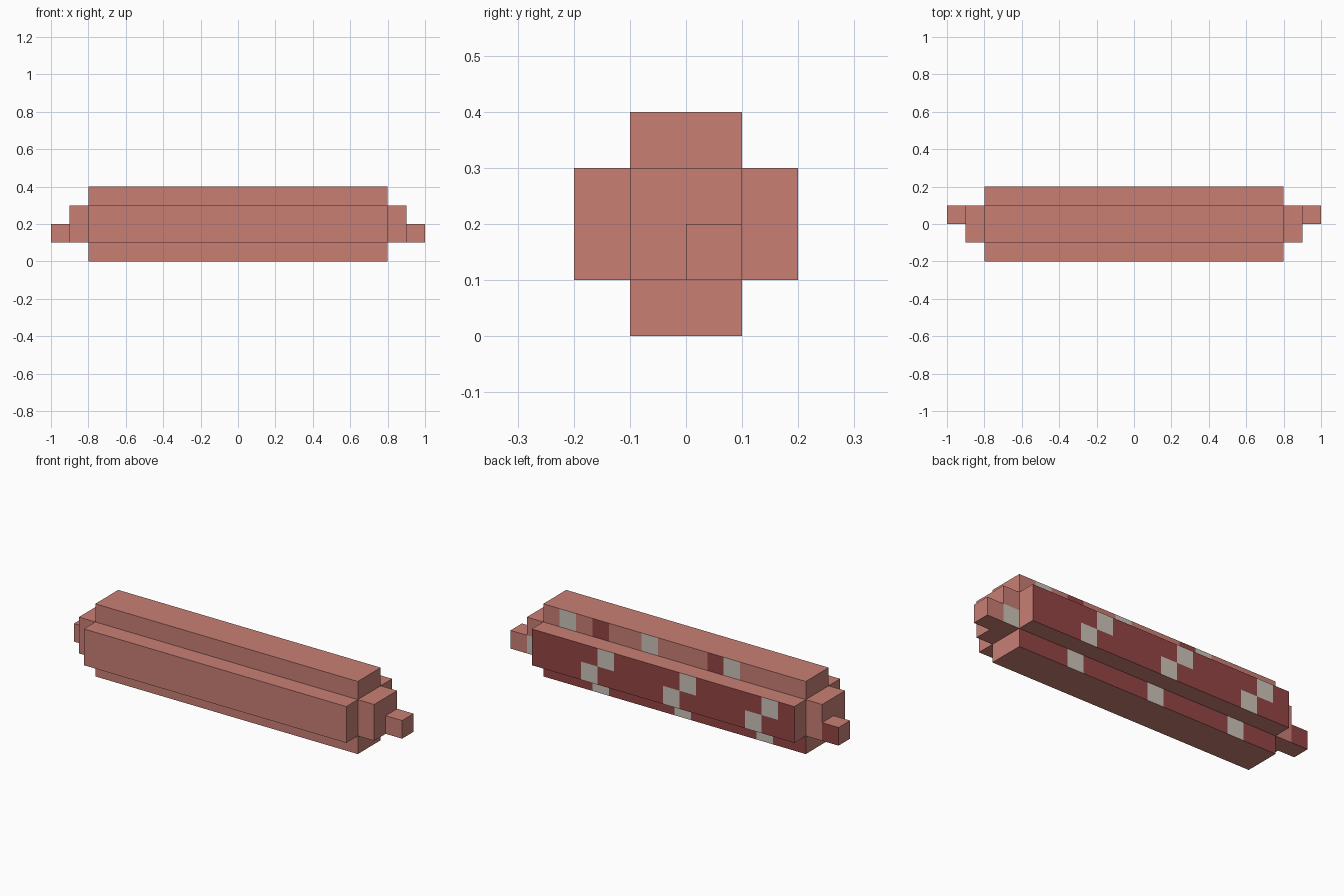
import bpy, bmesh
from mathutils import Vector

if "Cube" in bpy.data.objects:
    bpy.data.objects.remove(bpy.data.objects["Cube"])

S = 0.1  # size of one block


def material(name, rgb):
    m = bpy.data.materials.new(name)
    m.diffuse_color = [((c / 255 + 0.055) / 1.055) ** 2.4 for c in rgb] + [1]
    m.use_nodes = True
    m.node_tree.nodes["Principled BSDF"].inputs["Base Color"].default_value = m.diffuse_color
    return m


PINK, RED, GREY = 0, 1, 2
MATS = [material("sausage pink", (200, 127, 116)),
        material("dark red meat", (150, 69, 69)),
        material("fat grey", (204, 196, 184))]


def blocks(x, y, z):
    """All block cells in the given half-open ranges."""
    return {(i, j, k) for i in range(*x) for j in range(*y) for k in range(*z)}


# Parts as sets of blocks: x -10..10, y -2..2, z 0..4
parts = {
    "sausage_body": blocks((-8, 8), (-1, 1), (0, 4)) | blocks((-8, 8), (-2, 2), (1, 3)),
    "left_end_cap": blocks((-9, -8), (-1, 1), (1, 3)),
    "right_end_cap": blocks((8, 9), (-1, 1), (1, 3)),
    "left_tip": blocks((-10, -9), (0, 1), (1, 2)),
    "right_tip": blocks((9, 10), (0, 1), (1, 2)),
}
solid = set().union(*parts.values())


def back_colour(i, k):
    """Speckled meat pattern on the back, n counts from the +x body end."""
    n = 7 - i
    if i == -10:
        return RED
    if not 0 <= n < 16:
        return GREY if (i, k) == (8, 1) else PINK
    if k == 3:
        return GREY if n in (1, 6, 11) else RED if n in (3, 10) else PINK
    return GREY if n % 5 == (4 if k == 2 else 3) else RED


def build(name, cells):
    """Mesh of the outer faces of the blocks only."""
    bm = bmesh.new()
    for c in sorted(cells):
        for axis in range(3):
            for side in (-1, 1):
                near = list(c)
                near[axis] += side
                if tuple(near) in solid:
                    continue
                n, u, v = Vector(), Vector(), Vector()
                n[axis] = side
                u[(axis + 1) % 3] = 1
                v[(axis + 2) % 3] = side
                mid = Vector(c) + Vector((0.5, 0.5, 0.5)) + n / 2
                corners = [mid + (a * u + b * v) / 2
                           for a, b in ((-1, -1), (1, -1), (1, 1), (-1, 1))]
                f = bm.faces.new([bm.verts.new(p * S) for p in corners])
                if axis == 1 and side == 1:
                    f.material_index = back_colour(c[0], c[2])
    bmesh.ops.remove_doubles(bm, verts=bm.verts, dist=0.001)
    me = bpy.data.meshes.new(name)
    bm.to_mesh(me)
    bm.free()
    for m in MATS:
        me.materials.append(m)
    bpy.context.collection.objects.link(bpy.data.objects.new(name, me))


for name, cells in parts.items():
    build(name, cells)
